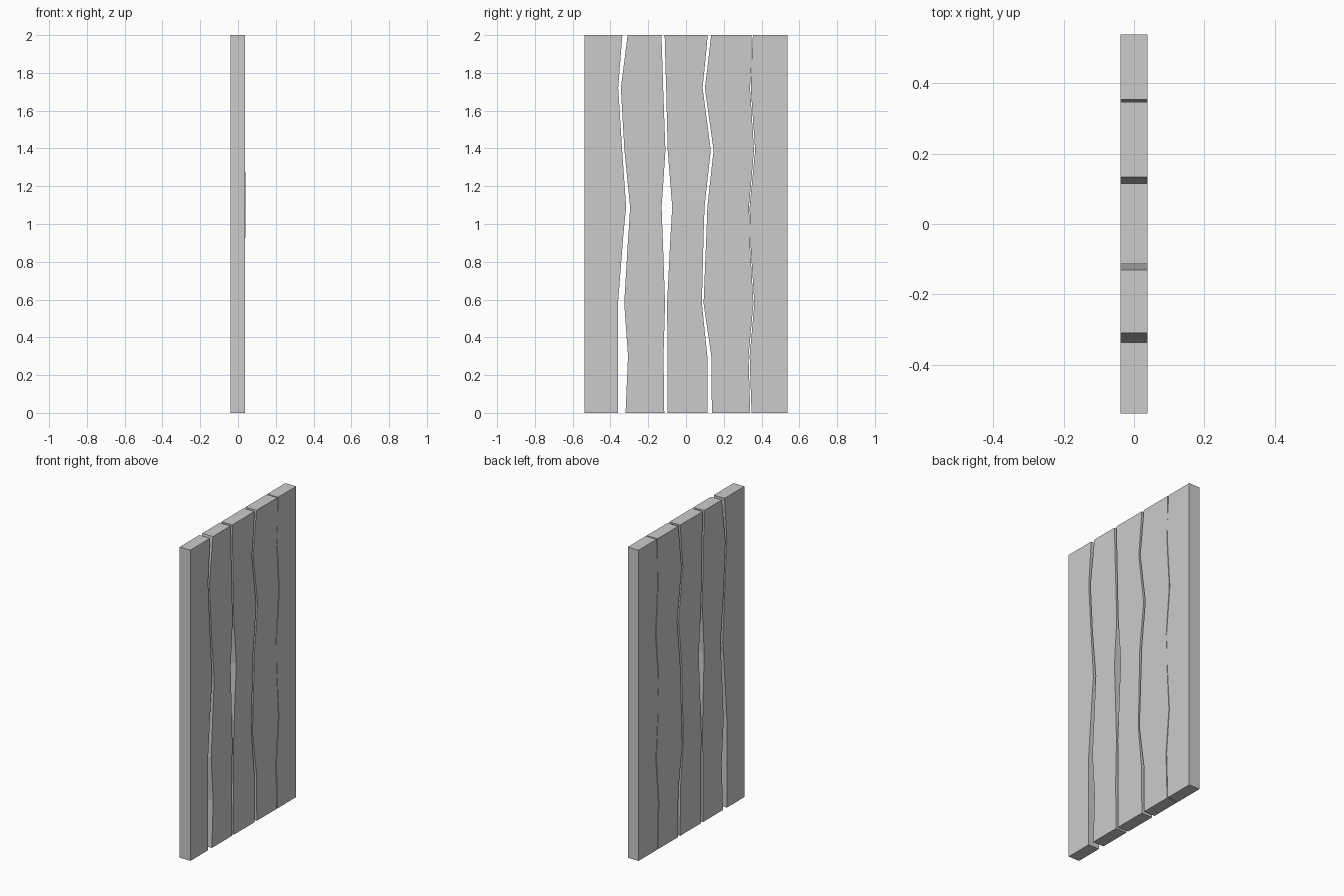
import bpy, bmesh

# heights at which the hand-cut plank edges change direction
LEVELS = [0, 0.30, 0.58, 0.90, 0.97, 1.09, 1.39, 1.72, 1.85, 2.0]
BACK, FRONT = -0.039, 0.038

# (left edge, right edge) y positions at each level
PLANKS = {
    "plank_outer_left": (
        [-0.538] * 10,
        [-0.36, -0.36, -0.36, -0.335, -0.329, -0.317, -0.338, -0.359, -0.349, -0.337]),
    "plank_left": (
        [-0.32, -0.307, -0.327, -0.308, -0.303, -0.296, -0.326, -0.345, -0.328, -0.309],
        [-0.115, -0.119, -0.111, -0.122, -0.125, -0.129, -0.109, -0.121, -0.125, -0.13]),
    "plank_middle": (
        [-0.098, -0.098, -0.10, -0.084, -0.080, -0.073, -0.097, -0.105, -0.109, -0.113],
        [0.115, 0.113, 0.084, 0.092, 0.094, 0.098, 0.131, 0.088, 0.101, 0.115]),
    "plank_right": (
        [0.137, 0.134, 0.093, 0.106, 0.109, 0.113, 0.146, 0.10, 0.116, 0.133],
        [0.34, 0.331, 0.357, 0.338, 0.339, 0.333, 0.36, 0.339, 0.347, 0.346]),
    "plank_outer_right": (
        [0.347, 0.337, 0.362, 0.341, 0.339, 0.337, 0.366, 0.343, 0.347, 0.354],
        [0.538] * 10),
}


def make_plank(name, left, right, bulge=0.0):
    bm = bmesh.new()
    rings = []
    for z, l, r in zip(LEVELS, left, right):
        front = FRONT + (bulge if 0.9 < z < 1.2 else 0)
        rings.append([bm.verts.new(p) for p in
                      ((BACK, l, z), (front, l, z), (front, r, z), (BACK, r, z))])
    for a, b in zip(rings, rings[1:]):
        for i in range(4):
            j = (i + 1) % 4
            bm.faces.new((a[i], a[j], b[j], b[i]))
    bm.faces.new(rings[0][::-1])
    bm.faces.new(rings[-1])
    bmesh.ops.recalc_face_normals(bm, faces=bm.faces)
    mesh = bpy.data.meshes.new(name)
    bm.to_mesh(mesh)
    bm.free()
    bpy.context.collection.objects.link(bpy.data.objects.new(name, mesh))


# five upright planks; the middle one swells very slightly
for name, (left, right) in PLANKS.items():
    make_plank(name, left, right, 0.001 if name == "plank_middle" else 0)
